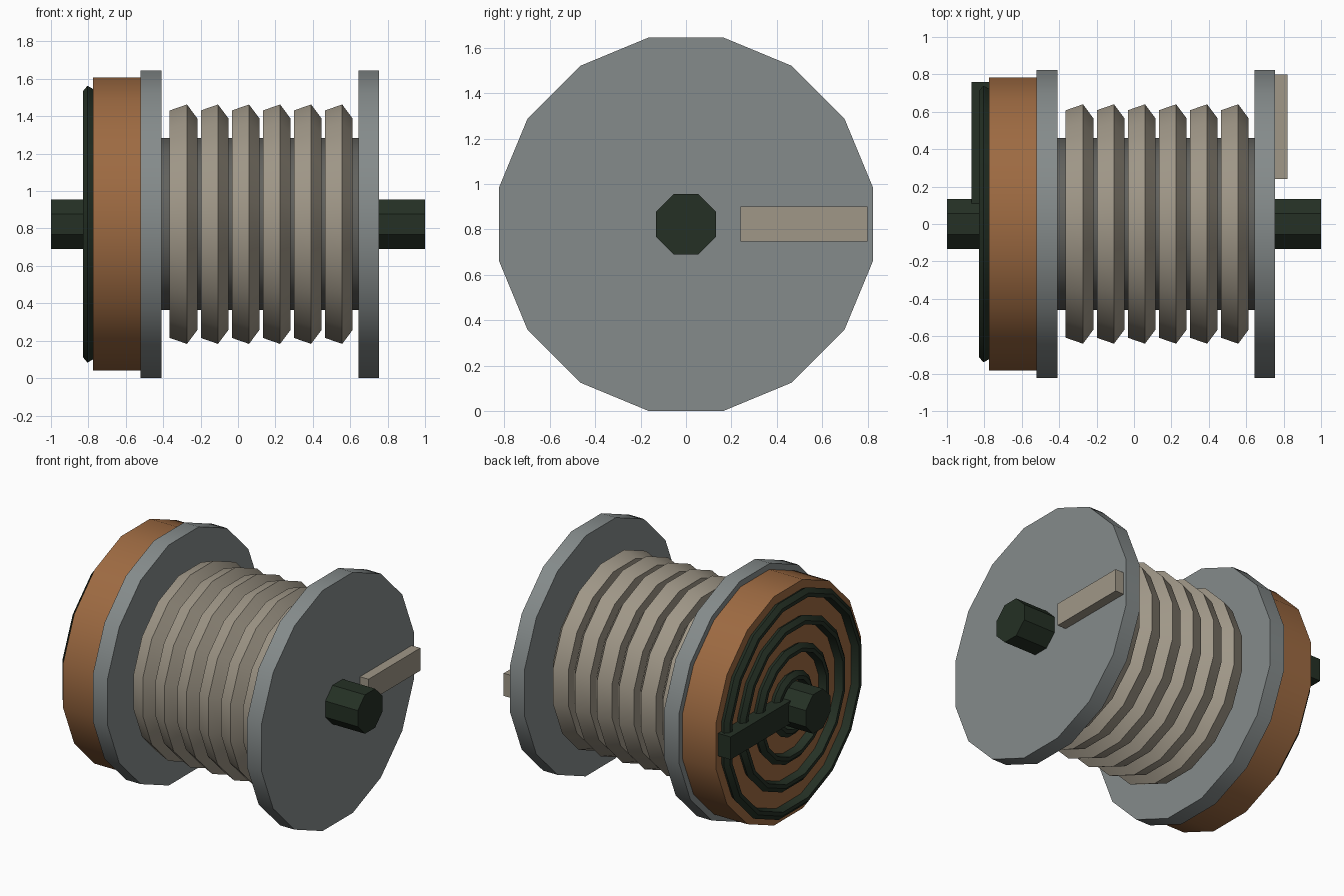
import bpy, bmesh
from math import cos, sin, pi, radians

cube = bpy.data.objects.get("Cube")
if cube:
    bpy.data.objects.remove(cube, do_unlink=True)

AXIS_Z = 0.823


def material(name, rgb):
    mat = bpy.data.materials.new(name)
    mat.use_nodes = True
    color = (*rgb, 1)
    mat.diffuse_color = color
    mat.node_tree.nodes["Principled BSDF"].inputs["Base Color"].default_value = color
    return mat


steel = material("steel grey", (0.235, 0.26, 0.26))
rope = material("rope tan", (0.35, 0.31, 0.245))
copper = material("copper brown", (0.34, 0.145, 0.054))
dark = material("dark green", (0.018, 0.03, 0.018))
core_grey = material("core grey", (0.12, 0.12, 0.11))


def finish(name, bm, mat):
    bmesh.ops.recalc_face_normals(bm, faces=bm.faces)
    mesh = bpy.data.meshes.new(name)
    bm.to_mesh(mesh)
    bm.free()
    mesh.materials.append(mat)
    obj = bpy.data.objects.new(name, mesh)
    bpy.context.collection.objects.link(obj)
    bpy.ops.object.select_all(action="DESELECT")
    obj.select_set(True)
    bpy.context.view_layer.objects.active = obj
    bpy.ops.object.shade_smooth_by_angle(angle=radians(30))
    return obj


def lathe(name, profile, mat, sides=16, hollow=False):
    """Turn (x, flat radius) points about the long axis; hollow closes the profile."""
    bm = bmesh.new()
    rings = []
    for x, flat_radius in profile:
        r = flat_radius / cos(pi / sides)
        angles = [2 * pi * (i + 0.5) / sides for i in range(sides)]
        rings.append([bm.verts.new((x, r * cos(a), AXIS_Z + r * sin(a))) for a in angles])
    pairs = list(zip(rings, rings[1:]))
    if hollow:
        pairs.append((rings[-1], rings[0]))
    else:
        bm.faces.new(rings[0])
        bm.faces.new(rings[-1])
    for a, b in pairs:
        for i in range(sides):
            j = (i + 1) % sides
            bm.faces.new((a[i], a[j], b[j], b[i]))
    return finish(name, bm, mat)


def box(name, low, high, mat):
    bm = bmesh.new()
    bmesh.ops.create_cube(bm, size=1)
    for v in bm.verts:
        v.co = [(l + h) / 2 + c * (h - l) for l, h, c in zip(low, high, v.co)]
    return finish(name, bm, mat)


# Axle, drum core and the two flanges
lathe("axle", [(-1, 0.133), (1, 0.133)], dark, sides=8)
lathe("drum_core", [(-0.45, 0.46), (0.68, 0.46)], core_grey)
lathe("left_flange", [(0.645, 0.823), (0.755, 0.823)], steel)
lathe("right_flange", [(-0.522, 0.823), (-0.41, 0.823)], steel)

# Wound coils, each with an off-centre ridge
for i in range(6):
    x = -0.365 + i * 0.166
    lathe(f"coil_{i + 1}",
          [(x, 0.44), (x, 0.608), (x + 0.092, 0.64), (x + 0.148, 0.565), (x + 0.148, 0.44)],
          rope, hollow=True)

# Thick end disc with raised concentric rings
lathe("end_disc", [(-0.775, 0.783), (-0.515, 0.783)], copper)
for i in range(4):
    r = 0.74 - i * 0.175
    lathe(f"end_ring_{i + 1}",
          [(-0.77, r - 0.065), (-0.83, r - 0.055), (-0.83, r - 0.03),
           (-0.805, r), (-0.77, r - 0.02)],
          dark, hollow=True)

# Radial bars on both ends
box("end_disc_bar", (-0.87, 0.11, 0.747), (-0.77, 0.76, 0.902), dark)
box("flange_bar", (0.75, 0.24, 0.747), (0.82, 0.80, 0.902), rope)
